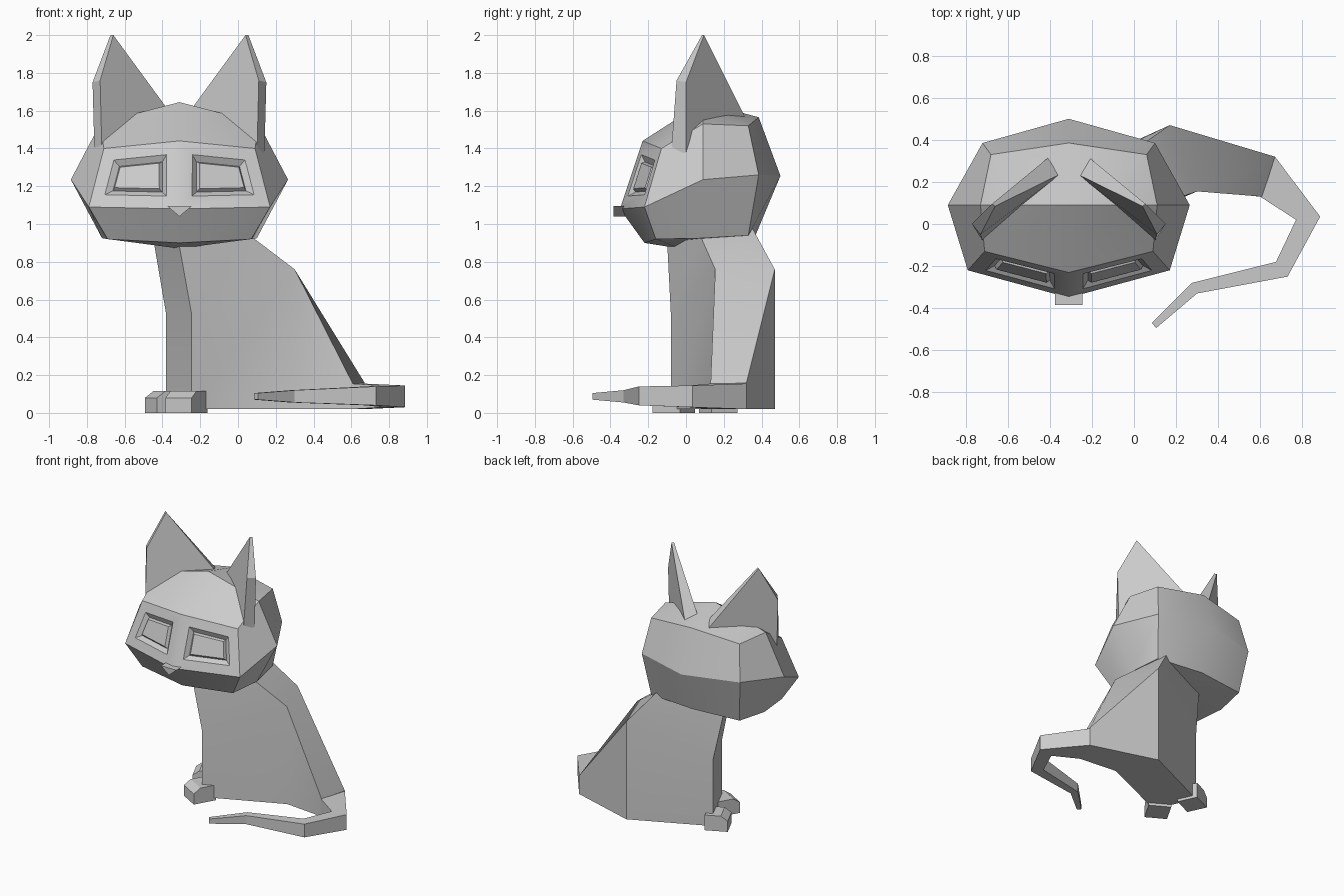
import bpy, bmesh
from math import radians
from mathutils import Matrix, Vector

if "Cube" in bpy.data.objects:
    bpy.data.objects.remove(bpy.data.objects["Cube"])

CX = -0.31  # symmetry line of the head


def make_bm(verts, faces):
    bm = bmesh.new()
    vs = [bm.verts.new(v) for v in verts]
    for f in faces:
        bm.faces.new([vs[i] for i in f])
    return bm


def finish(name, bm, smooth=True):
    bmesh.ops.recalc_face_normals(bm, faces=bm.faces)
    me = bpy.data.meshes.new(name)
    bm.to_mesh(me)
    bm.free()
    ob = bpy.data.objects.new(name, me)
    bpy.context.collection.objects.link(ob)
    if smooth:
        bpy.ops.object.select_all(action='DESELECT')
        ob.select_set(True)
        bpy.context.view_layer.objects.active = ob
        bpy.ops.object.shade_smooth_by_angle(angle=radians(30))
    return ob


def loft(name, rings, smooth=False):
    """Skin equal-sized rings and cap both ends."""
    n = len(rings[0])
    faces = [list(range(n)), [(len(rings) - 1) * n + i for i in range(n)]]
    for r in range(len(rings) - 1):
        for i in range(n):
            j = (i + 1) % n
            faces.append([r * n + i, r * n + j, (r + 1) * n + j, (r + 1) * n + i])
    return finish(name, make_bm([v for ring in rings for v in ring], faces), smooth)


# head: three half rings (front centre round to back centre), crown and chin
bottom = [(0, -.22, .90), (.38, -.16, .92), (.41, .09, .925), (.37, .33, .94), (0, .37, .945)]
middle = [(0, -.35, 1.08), (.48, -.22, 1.09), (.575, .09, 1.235), (.41, .385, 1.26), (0, .50, 1.255)]
upper = [(0, -.23, 1.44), (.40, -.13, 1.40), (.42, .09, 1.53), (.37, .33, 1.52), (0, .385, 1.565)]
extra = [(0, .09, 1.645), (.23, .09, 1.585), (0, -.03, .87), (0, .2, .91)]
half = bottom + middle + upper + extra
faces = [[r + i, r + i + 1, r + i + 6, r + i + 5] for r in (0, 5) for i in range(4)]
faces += [[10, 11, 16, 15], [11, 12, 16], [12, 13, 16], [13, 14, 15, 16],
          [0, 1, 17], [1, 2, 18, 17], [2, 3, 18], [3, 4, 18]]
n = len(half)
verts = [(CX + s * x, y, z) for s in (1, -1) for x, y, z in half]
bm = make_bm(verts, faces + [[i + n for i in f[::-1]] for f in faces])
bmesh.ops.remove_doubles(bm, verts=bm.verts, dist=0.001)
bmesh.ops.recalc_face_normals(bm, faces=bm.faces)
# eyes: sunken sockets with raised centres
eyes = [f for f in bm.faces
        if f.calc_center_median().y < -.2 and 1.15 < f.calc_center_median().z < 1.35]
bmesh.ops.inset_individual(bm, faces=eyes, thickness=.07, depth=0, use_even_offset=True)
bmesh.ops.inset_individual(bm, faces=eyes, thickness=.03, depth=-.025, use_even_offset=True)
bmesh.ops.inset_individual(bm, faces=eyes, thickness=.012, depth=.02, use_even_offset=True)
finish("head", bm)

# nose
loft("nose", [[(CX - .065, y, 1.095), (CX + .065, y, 1.095), (CX, y, 1.04)] for y in (-.385, -.29)])

# ears: thin angled slabs with a shoulder below the tip
inner = [(-.275, .24, 1.57), (.10, -.08, 1.36), (.11, -.05, 1.76), (.04, .085, 2.0)]
outer = [(-.23, .33, 1.53), (.14, 0, 1.38), (.15, 0, 1.75), (.055, .095, 2.0)]
for side, name in ((1, "right_ear"), (-1, "left_ear")):
    loft(name, [[(CX + side * (x - CX), y, z) for x, y, z in ring] for ring in (inner, outer)])

# seated body with one hip running into the tail
body = [
    (-.38, .22, .02), (-.245, -.08, .02), (.30, .16, .02), (.60, .13, .02), (.67, .32, .02), (.17, .47, .02),
    (.61, .13, .15), (.67, .32, .16),                                       # hip
    (-.38, .22, .52), (-.245, -.08, .52), (.30, .155, .76), (.17, .47, .76),  # waist
    (-.45, .17, .93), (-.315, -.10, .91), (.05, .07, .95), (.0, .35, .98)]    # neck
finish("body", make_bm(body, [
    [0, 1, 2, 3, 4, 5], [0, 1, 9, 8], [8, 9, 13, 12], [1, 2, 10, 9], [2, 3, 6, 10],
    [10, 6, 7, 11], [11, 7, 4, 5], [3, 4, 7, 6], [5, 0, 8, 11], [11, 8, 12, 15],
    [9, 10, 14, 13], [10, 11, 15, 14], [12, 13, 14, 15]]))

# tail: tapering square sections curling to the front
path = [((.60, .13), (.67, .32), .02, .155), ((.77, .02), (.885, .035), .03, .145),
        ((.675, -.18), (.73, -.25), .04, .14), ((.275, -.28), (.30, -.33), .055, .12),
        ((.085, -.47), (.105, -.495), .07, .105)]
loft("tail", [[(*a, lo), (*b, lo), (*b, hi), (*a, hi)] for a, b, lo, hi in path])

# front paws: blocks with sloping tops, turned outwards
for name, x, y, w, l, turn in (("right_paw", -.272, -.065, .16, .17, -30),
                               ("left_paw", -.388, .17, .15, .16, -65)):
    m = Matrix.Translation((x, y, 0)) @ Matrix.Rotation(radians(turn), 4, 'Z')
    prof = [(-l / 2, 0), (-l / 2, .08), (-l / 5, .115), (l / 2, .115), (l / 2, 0)]
    loft(name, [[m @ Vector((sx * w / 2, py, pz)) for py, pz in prof] for sx in (-1, 1)])
